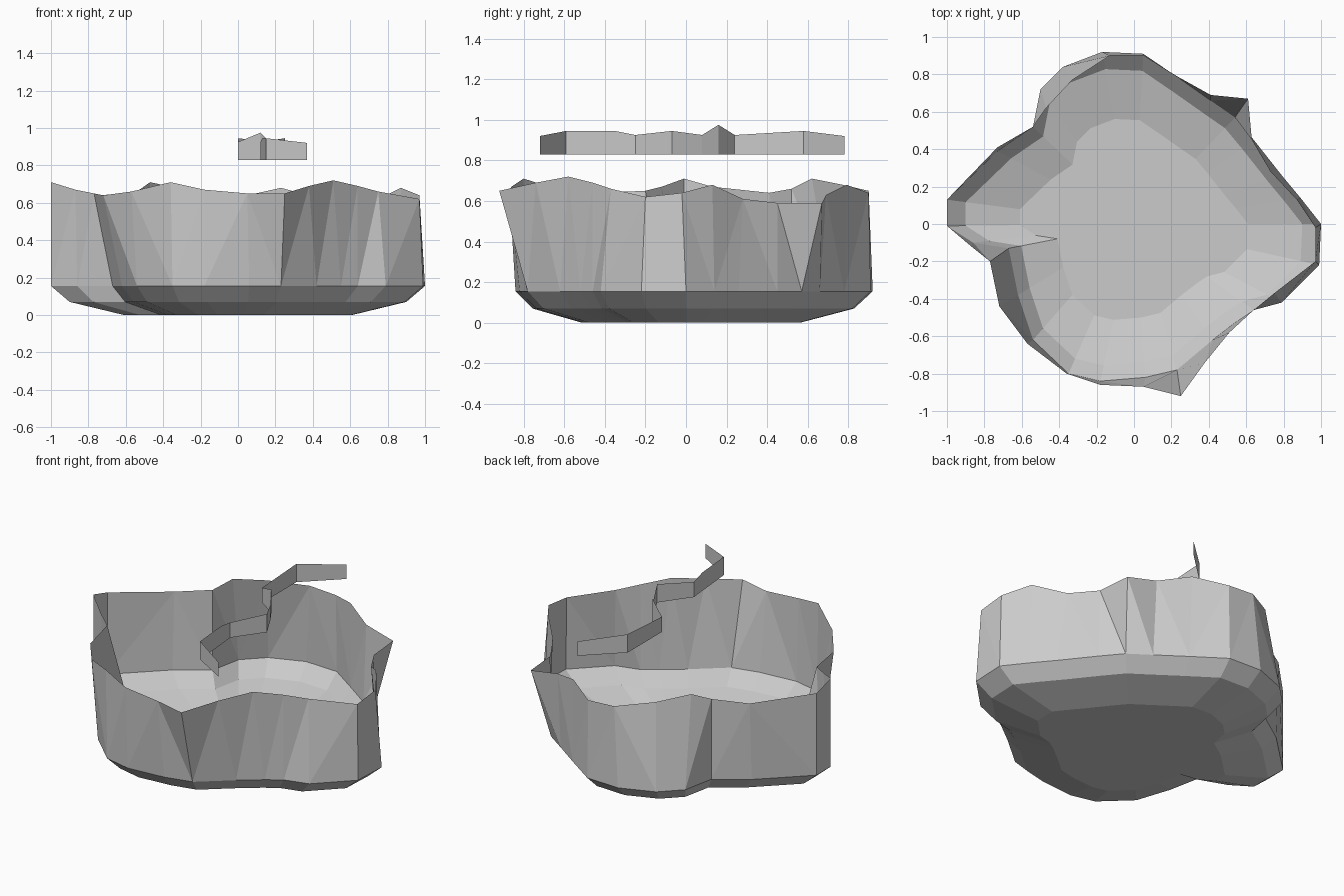
import bpy
import bmesh

cube = bpy.data.objects.get("Cube")
if cube:
    bpy.data.objects.remove(cube, do_unlink=True)


def make_material(name, colour):
    material = bpy.data.materials.new(name)
    material.use_nodes = True
    material.diffuse_color = colour
    material.node_tree.nodes["Principled BSDF"].inputs["Base Color"].default_value = colour
    return material


def add_rings(bm, rings):
    """Turn lists of matching points into rows of vertices."""
    return [[bm.verts.new(point) for point in ring] for ring in rings]


def join_rings(bm, lower, upper, closed):
    """Bridge two rows of vertices with quads."""
    count = len(lower)
    for i in range(count if closed else count - 1):
        j = (i + 1) % count
        bm.faces.new((lower[i], lower[j], upper[j], upper[i]))


def finish(bm, name, material):
    """Facet the mesh and place it in the scene as a named part."""
    bmesh.ops.triangulate(bm, faces=bm.faces[:])
    mesh = bpy.data.meshes.new(name)
    bm.to_mesh(mesh)
    bm.free()
    mesh.materials.append(material)
    part = bpy.data.objects.new(name, mesh)
    bpy.context.collection.objects.link(part)
    return part


def scaled(outline, factor, height):
    return [(x * factor, y * factor, height) for x, y in outline]


stone = make_material("pale grey stone", (0.6, 0.6, 0.6, 1))

# Uneven upper edge of the wall, counter-clockwise from the +x side
rim = [
    (.97, -.02, .64), (.87, .13, .68), (.73, .28, .61), (.63, .45, .59),
    (.61, .67, .59), (.41, .69, .63), (.23, .79, .68), (.05, .9, .64),
    (-.13, .9, .65), (-.33, .77, .68), (-.47, .62, .71), (-.54, .52, .66),
    (-.73, .41, .64), (-1, .13, .67), (-1, -.01, .71), (-.87, -.12, .67),
    (-.77, -.2, .65), (-.72, -.44, .64), (-.57, -.64, .66), (-.36, -.8, .71),
    (-.18, -.86, .67), (.05, -.87, .65), (.25, -.92, .65), (.38, -.74, .69),
    (.51, -.58, .72), (.64, -.46, .69), (.75, -.37, .66), (.97, -.2, .62),
]

# Foot of the wall, point for point below the rim
foot = [
    (1, 0), (.89, .14), (.79, .26), (.64, .45),
    (.54, .57), (.41, .66), (.24, .78), (.05, .91),
    (-.17, .92), (-.38, .84), (-.5, .72), (-.54, .52),
    (-.73, .39), (-1, .13), (-1, -.01), (-.86, -.1),
    (-.67, -.13), (-.62, -.38), (-.54, -.62), (-.35, -.8),
    (-.18, -.84), (.06, -.82), (.23, -.78), (.42, -.62),
    (.55, -.52), (.64, -.46), (.79, -.42), (.99, -.22),
]

# Open basin: flat bottom, two sloping bands and the wall, as one thin sheet
bm = bmesh.new()
rows = add_rings(bm, [
    scaled(foot, .61, 0),
    scaled(foot, .9, .07),
    scaled(foot, 1, .155),
    rim,
])
for lower, upper in zip(rows, rows[1:]):
    join_rings(bm, lower, upper, closed=True)
bm.faces.new(list(reversed(rows[0])))
finish(bm, "basin", stone)

# Thin folded band floating above the basin, level below and ragged on top
band_path = [
    (.37, -.72, .92), (.15, -.59, .945), (.13, -.35, .945), (.12, -.25, .925),
    (.25, -.07, .945), (.17, .08, .925), (.12, .16, .975), (0, .24, .925),
    (0, .58, .945), (.21, .78, .92),
]
bm = bmesh.new()
lower, upper = add_rings(bm, [[(x, y, .83) for x, y, top in band_path], band_path])
join_rings(bm, lower, upper, closed=False)
finish(bm, "floating_band", stone)
